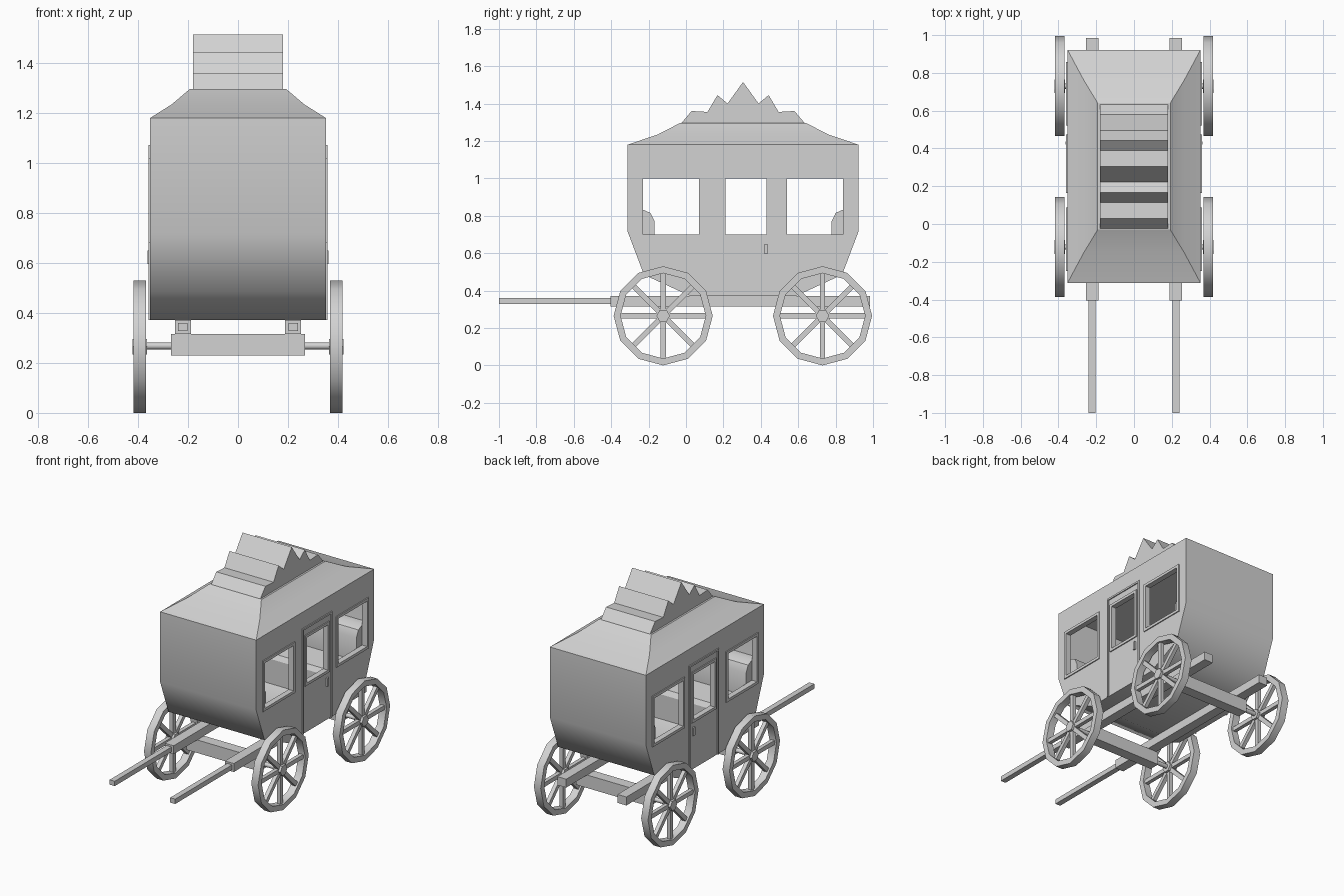
import bpy, bmesh, math
from mathutils import Matrix, Vector

if "Cube" in bpy.data.objects:
    bpy.data.objects.remove(bpy.data.objects["Cube"], do_unlink=True)

grey = bpy.data.materials.new("plain_grey")
grey.use_nodes = True
COLOR = (0.65, 0.65, 0.65, 1)
grey.diffuse_color = COLOR
grey.node_tree.nodes["Principled BSDF"].inputs["Base Color"].default_value = COLOR


def finish(bm, name, angle=None):
    bmesh.ops.recalc_face_normals(bm, faces=bm.faces)
    mesh = bpy.data.meshes.new(name)
    bm.to_mesh(mesh)
    bm.free()
    mesh.materials.append(grey)
    ob = bpy.data.objects.new(name, mesh)
    bpy.context.collection.objects.link(ob)
    if angle:
        smooth(ob, angle)
    return ob


def activate(ob):
    bpy.ops.object.select_all(action="DESELECT")
    ob.select_set(True)
    bpy.context.view_layer.objects.active = ob


def smooth(ob, angle):
    activate(ob)
    bpy.ops.object.shade_smooth_by_angle(angle=math.radians(angle))


def add_box(bm, lo, hi, turn=Matrix()):
    lo, hi = Vector(lo), Vector(hi)
    place = Matrix.Translation((lo + hi) / 2) @ Matrix.Diagonal((*(hi - lo), 1))
    bmesh.ops.create_cube(bm, size=1, matrix=turn @ place)


def box(name, lo, hi):
    bm = bmesh.new()
    add_box(bm, lo, hi)
    return finish(bm, name)


def add_prism(bm, profile, x0, x1):
    # side profile (y, z) extruded across the width
    a, b = ([bm.verts.new((x, y, z)) for y, z in profile] for x in (x0, x1))
    bm.faces.new(a)
    bm.faces.new(b)
    n = len(profile)
    for i in range(n):
        j = (i + 1) % n
        bm.faces.new((a[i], a[j], b[j], b[i]))


def prism(name, profile, half, angle=None):
    bm = bmesh.new()
    add_prism(bm, profile, -half, half)
    return finish(bm, name, angle)


MID = 0.305  # centre of the cabin along y
SIDE = 0.352


def mirrored(half):
    return half + [(2 * MID - y, z) for y, z in reversed(half)]


# Hollow cabin with three windows through both sides
cabin = prism("cabin", mirrored([(-0.312, 1.18), (-0.312, 0.715), (-0.225, 0.485), (0.02, 0.372)]), SIDE)
inside = prism("cabin_hollow", mirrored([(-0.28, 1.15), (-0.28, 0.72), (-0.20, 0.51), (0.03, 0.402)]), SIDE - 0.03)
windows = [(-0.23, 0.07), (0.21, 0.43), (0.54, 0.84)]
W0, W1 = 0.70, 1.0
bm = bmesh.new()
for y0, y1 in windows:
    add_box(bm, (-0.5, y0, W0), (0.5, y1, W1))
openings = finish(bm, "window_openings")
for cutter in (inside, openings):
    cutter.hide_render = True
    activate(cabin)
    mod = cabin.modifiers.new("cut", "BOOLEAN")
    mod.operation, mod.solver, mod.object = "DIFFERENCE", "EXACT", cutter
    bpy.ops.object.modifier_apply(modifier=mod.name)
    bpy.data.objects.remove(cutter, do_unlink=True)
smooth(cabin, 45)

# Window frames, door frame and handle on each side
T = 0.018
for side, s in (("left", 1), ("right", -1)):
    xa, xb = sorted((s * (SIDE - 0.005), s * (SIDE + 0.007)))
    bm = bmesh.new()
    for y0, y1 in windows:
        for lo, hi in ((W0 - T, W0), (W1, W1 + T)):
            add_box(bm, (xa, y0 - T, lo), (xb, y1 + T, hi))
        for lo, hi in ((y0 - T, y0), (y1, y1 + T)):
            add_box(bm, (xa, lo, W0), (xb, hi, W1))
    finish(bm, side + "_window_frames")
    bm = bmesh.new()
    for y in (0.165, 0.463):
        add_box(bm, (xa, y, 0.372), (xb, y + 0.012, 1.06))
    add_box(bm, (xa, 0.165, 1.06), (xb, 0.475, 1.072))
    finish(bm, side + "_door_frame")
    xa, xb = sorted((s * SIDE, s * (SIDE + 0.01)))
    box(side + "_door_handle", (xa, 0.42, 0.595), (xb, 0.437, 0.65))

# Benches with rounded backs
bench = [(-0.28, 0.835), (-0.235, 0.835), (-0.19, 0.815), (-0.168, 0.77), (-0.168, 0.62),
         (0.0, 0.6), (0.02, 0.57), (0.02, 0.402), (-0.2, 0.51), (-0.28, 0.72)]
prism("front_bench", bench, SIDE - 0.03, 30)
prism("rear_bench", [(2 * MID - y, z) for y, z in bench], SIDE - 0.03, 30)

# Hipped roof in two pitches
bm = bmesh.new()
rings = []
for hx, hy, z in ((SIDE, 0.617, 1.18), (0.265, 0.455, 1.235), (0.192, 0.335, 1.297)):
    rings.append([bm.verts.new((sx * hx, MID + sy * hy, z)) for sx, sy in ((-1, -1), (1, -1), (1, 1), (-1, 1))])
for a, b in zip(rings, rings[1:]):
    for i in range(4):
        bm.faces.new((a[i], a[(i + 1) % 4], b[(i + 1) % 4], b[i]))
bm.faces.new(rings[0])
bm.faces.new(rings[-1])
finish(bm, "roof", 22)

# Zigzag crest
crest = [(-0.025, 1.295), (0.03, 1.36), (0.115, 1.355), (0.168, 1.445), (0.222, 1.4), (MID, 1.515)]
prism("roof_crest", crest + [(2 * MID - y, z) for y, z in reversed(crest[:-1])], 0.18)

# Chassis rails and draft shafts
for side, s in (("left", 1), ("right", -1)):
    xa, xb = sorted((s * 0.188, s * 0.253))
    box(side + "_rail", (xa, -0.405, 0.316), (xb, 0.985, 0.372))
    xa, xb = sorted((s * 0.203, s * 0.24))
    box(side + "_shaft", (xa, -1.0, 0.328), (xb, -0.40, 0.36))


def wheel(name, x, y, z):
    bm = bmesh.new()
    # twelve-sided rim
    section = [(0.265, -0.025), (0.265, 0.025), (0.228, 0.025), (0.228, -0.025)]
    loops = []
    for i in range(12):
        a = math.tau * i / 12
        loops.append([bm.verts.new((dx, r * math.cos(a), r * math.sin(a))) for r, dx in section])
    for i in range(12):
        p, q = loops[i], loops[(i + 1) % 12]
        for k in range(4):
            m = (k + 1) % 4
            bm.faces.new((p[k], p[m], q[m], q[k]))
    # eight spokes
    for i in range(8):
        add_box(bm, (-0.013, 0.02, -0.014), (0.013, 0.235, 0.014), Matrix.Rotation(math.tau * i / 8, 4, "X"))
    # six-sided hub
    hexagon = [(0.036 * math.cos(math.tau * i / 6), 0.036 * math.sin(math.tau * i / 6)) for i in range(6)]
    add_prism(bm, hexagon, -0.029, 0.029)
    ob = finish(bm, name, 35)
    ob.location = (x, y, z)


# Axles and wheels
for end, y in (("front", -0.122), ("rear", 0.73)):
    box(end + "_axle_beam", (-0.268, y - 0.036, 0.23), (0.268, y + 0.036, 0.316))
    bm = bmesh.new()
    bmesh.ops.create_cone(bm, segments=12, radius1=0.014, radius2=0.014, depth=0.76, cap_ends=True,
                          matrix=Matrix.Translation((0, y, 0.268)) @ Matrix.Rotation(math.pi / 2, 4, "Y"))
    finish(bm, end + "_axle_rod", 35)
    for side, s in (("left", 1), ("right", -1)):
        wheel(f"{end}_{side}_wheel", s * 0.393, y, 0.268 - 0.003)
